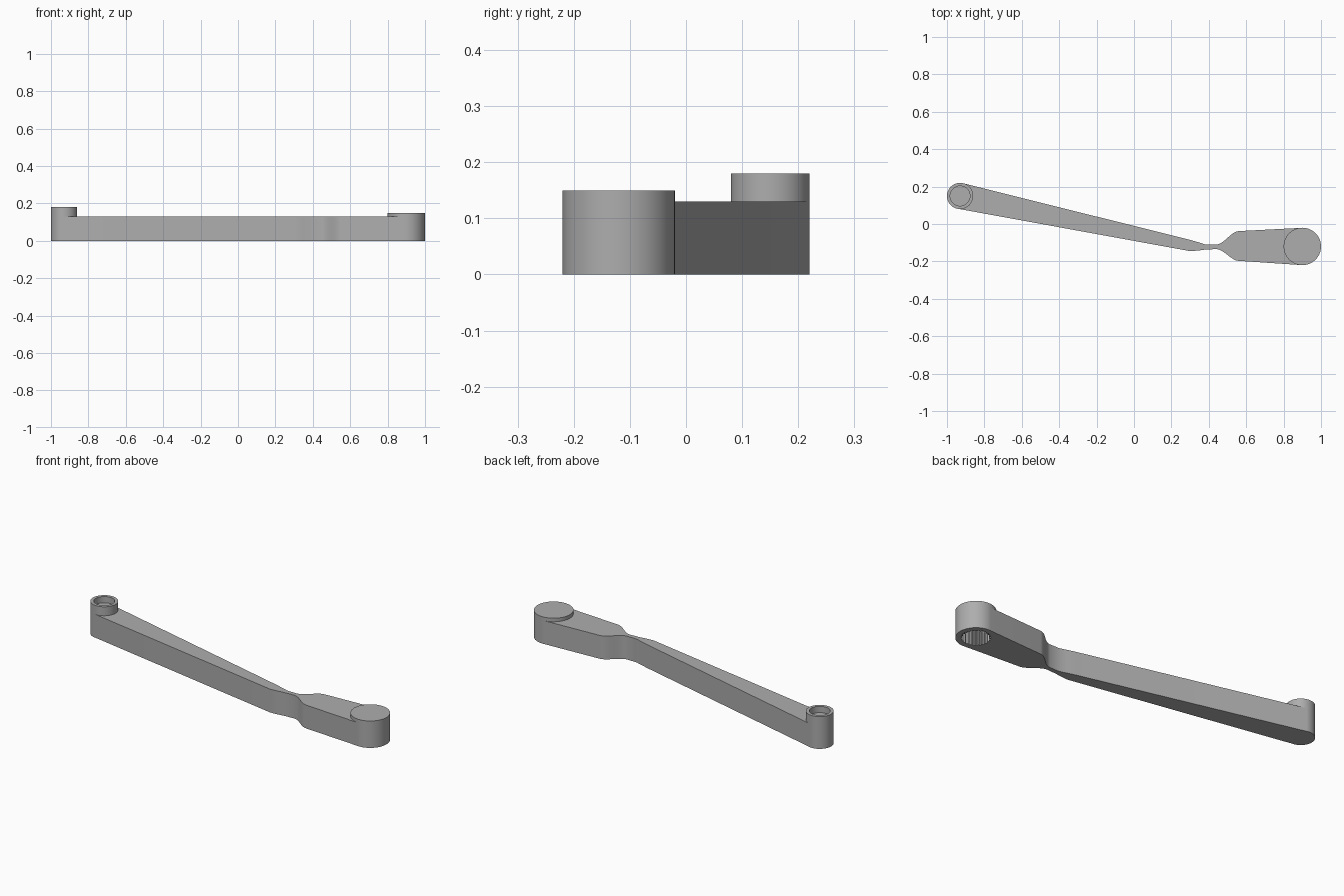
import bpy, bmesh, math

cube = bpy.data.objects.get("Cube")
if cube:
    bpy.data.objects.remove(cube, do_unlink=True)

grey = bpy.data.materials.new("plain grey")
grey.use_nodes = True
colour = (0.42, 0.42, 0.42, 1)
grey.diffuse_color = colour
grey.node_tree.nodes["Principled BSDF"].inputs["Base Color"].default_value = colour

HUB, HUB_R = (0.90, -0.12), 0.10
BOSS, BOSS_R = (-0.93, 0.15), 0.07


def prism(name, outline, z0, z1):
    """Extrude a flat outline from z0 up to z1."""
    bm = bmesh.new()
    base = bm.faces.new([bm.verts.new((x, y, z0)) for x, y in outline])
    top = bmesh.ops.extrude_face_region(bm, geom=[base])["geom"]
    verts = [v for v in top if isinstance(v, bmesh.types.BMVert)]
    bmesh.ops.translate(bm, verts=verts, vec=(0, 0, z1 - z0))
    bmesh.ops.recalc_face_normals(bm, faces=bm.faces)
    mesh = bpy.data.meshes.new(name)
    bm.to_mesh(mesh)
    bm.free()
    mesh.materials.append(grey)
    obj = bpy.data.objects.new(name, mesh)
    bpy.context.collection.objects.link(obj)
    return obj


def ring(centre, radii, count):
    """Points round a centre, cycling through the given radii."""
    points = []
    for i in range(count):
        a, r = math.tau * i / count, radii[i % len(radii)]
        points.append((centre[0] + r * math.cos(a), centre[1] + r * math.sin(a)))
    return points


def rim(centre, radius, degrees):
    a = math.radians(degrees)
    return centre[0] + radius * math.cos(a), centre[1] + radius * math.sin(a)


def shoulder(x0, y0, x1, y1, steps=8):
    """S-shaped blend between the thin neck and the wide paddle."""
    points = []
    for i in range(steps + 1):
        t = i / steps
        points.append((x0 + (x1 - x0) * t, y0 + (y1 - y0) * t * t * (3 - 2 * t)))
    return points


def combine(target, tool, operation):
    mod = target.modifiers.new(operation.lower(), 'BOOLEAN')
    mod.operation, mod.object, mod.solver = operation, tool, 'EXACT'
    bpy.context.view_layer.objects.active = target
    bpy.ops.object.modifier_apply(modifier=mod.name)
    bpy.data.objects.remove(tool, do_unlink=True)


# Tapered bar, thin neck and paddle as one outline
upper = [rim(BOSS, BOSS_R - 0.0005, 76), (0.30, -0.085), (0.345, -0.098), (0.38, -0.109)]
upper += shoulder(0.44, -0.110, 0.56, -0.038) + [rim(HUB, HUB_R - 0.0005, 93)]
lower = [rim(BOSS, BOSS_R - 0.0005, 259.5), (0.30, -0.145), (0.345, -0.142), (0.38, -0.137)]
lower += shoulder(0.44, -0.134, 0.56, -0.197) + [rim(HUB, HUB_R - 0.0005, 267)]
arm = prism("crank_arm", upper + lower[::-1], 0, 0.13)

# Round ends
combine(arm, prism("hub", ring(HUB, [HUB_R], 64), 0, 0.15), 'UNION')
combine(arm, prism("boss", ring(BOSS, [BOSS_R], 64), 0, 0.18), 'UNION')

# Toothed socket under the hub, round recess on top of the boss
combine(arm, prism("socket", ring(HUB, [0.074, 0.074, 0.067, 0.067], 96), -0.05, 0.10), 'DIFFERENCE')
combine(arm, prism("recess", ring(BOSS, [0.053], 48), 0.145, 0.25), 'DIFFERENCE')

# Smooth curves, sharp corners
bpy.ops.object.select_all(action='DESELECT')
arm.select_set(True)
bpy.context.view_layer.objects.active = arm
bpy.ops.object.shade_smooth_by_angle(angle=math.radians(30))
